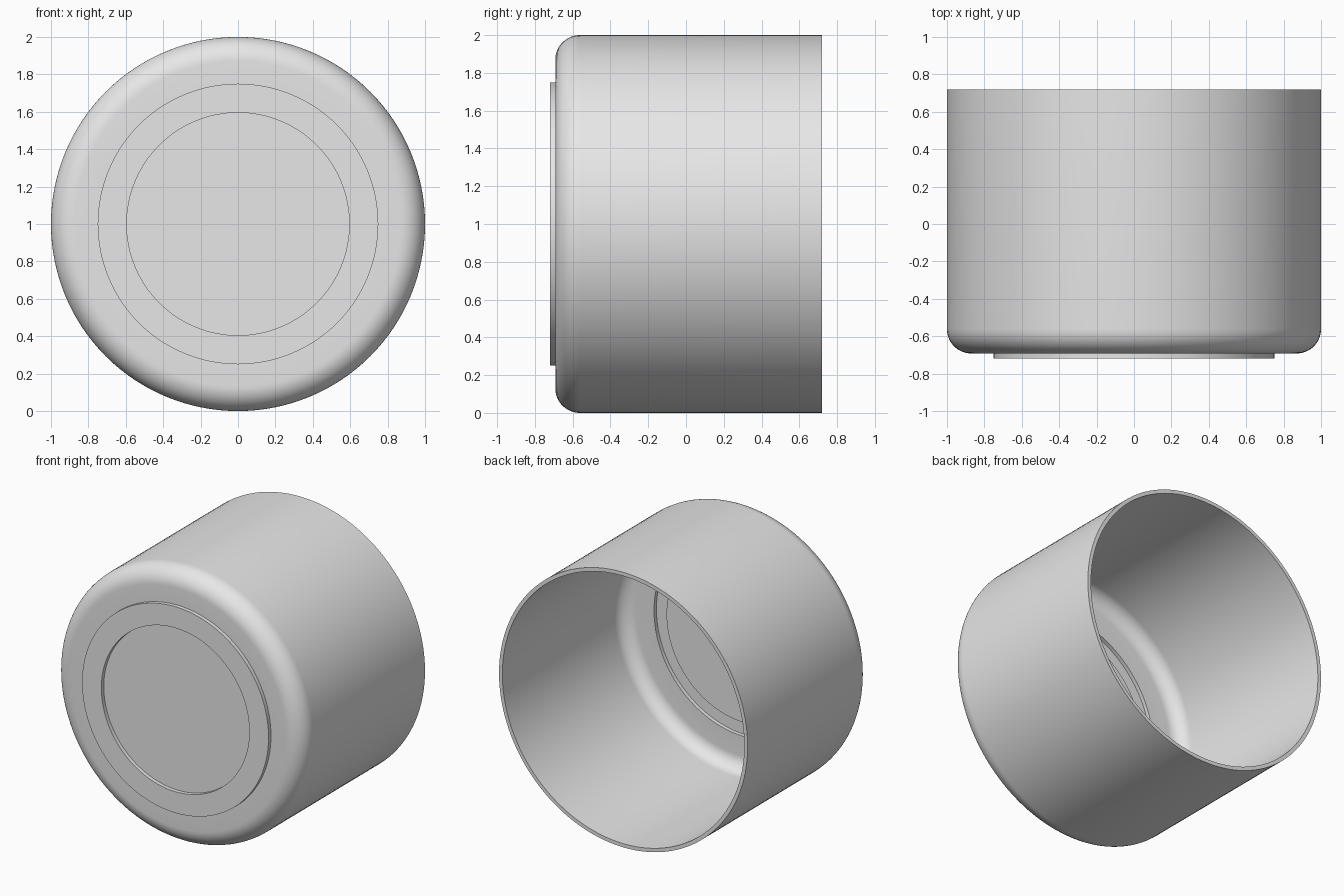
import bpy, bmesh
from math import sin, cos, pi, tau, radians
from mathutils import Vector

cube = bpy.data.objects.get("Cube")
if cube:
    bpy.data.objects.remove(cube, do_unlink=True)

RADIUS, BACK, BASE, FOOT = 1.0, 0.72, -0.692, -0.72
WALL, FILLET = 0.027, 0.13
FOOT_OUTER, FOOT_INNER = 0.75, 0.595
CENTER_Z = 1.0


def skin(offset):
    """Profile (radius, depth) from the axis to the open rim, moved inward by offset."""
    base, foot = BASE + offset, FOOT + offset
    inner, outer = FOOT_INNER + offset, FOOT_OUTER - offset
    pts = [(0, base), (inner, base), (inner, foot), (outer, foot), (outer, base)]
    steps = 12
    for i in range(steps + 1):
        a = pi / 2 * i / steps
        r = FILLET - offset
        pts.append((RADIUS - FILLET + r * sin(a), BASE + FILLET - r * cos(a)))
    pts.append((RADIUS - offset, BACK))
    return pts


# Plain grey finish
grey = bpy.data.materials.new("plain_grey")
grey.use_nodes = True
colour = (0.8, 0.8, 0.8, 1)
grey.diffuse_color = colour
grey.node_tree.nodes["Principled BSDF"].inputs["Base Color"].default_value = colour

# Hollow round shell with a raised foot ring, lathed around the depth axis
bm = bmesh.new()
profile = skin(0) + skin(WALL)[::-1]
verts = [bm.verts.new((r, y, CENTER_Z)) for r, y in profile]
edges = [bm.edges.new(pair) for pair in zip(verts, verts[1:])]
bmesh.ops.spin(bm, geom=verts + edges, cent=Vector((0, 0, CENTER_Z)),
               axis=Vector((0, 1, 0)), angle=tau, steps=128)
bmesh.ops.remove_doubles(bm, verts=bm.verts, dist=0.0005)
bmesh.ops.recalc_face_normals(bm, faces=bm.faces)
mesh = bpy.data.meshes.new("round_shell")
bm.to_mesh(mesh)
bm.free()
mesh.materials.append(grey)
shell = bpy.data.objects.new("round_shell", mesh)
bpy.context.collection.objects.link(shell)

# Smooth curved walls, crisp rim and foot edges
bpy.ops.object.select_all(action="DESELECT")
shell.select_set(True)
bpy.context.view_layer.objects.active = shell
bpy.ops.object.shade_smooth_by_angle(angle=radians(30))
